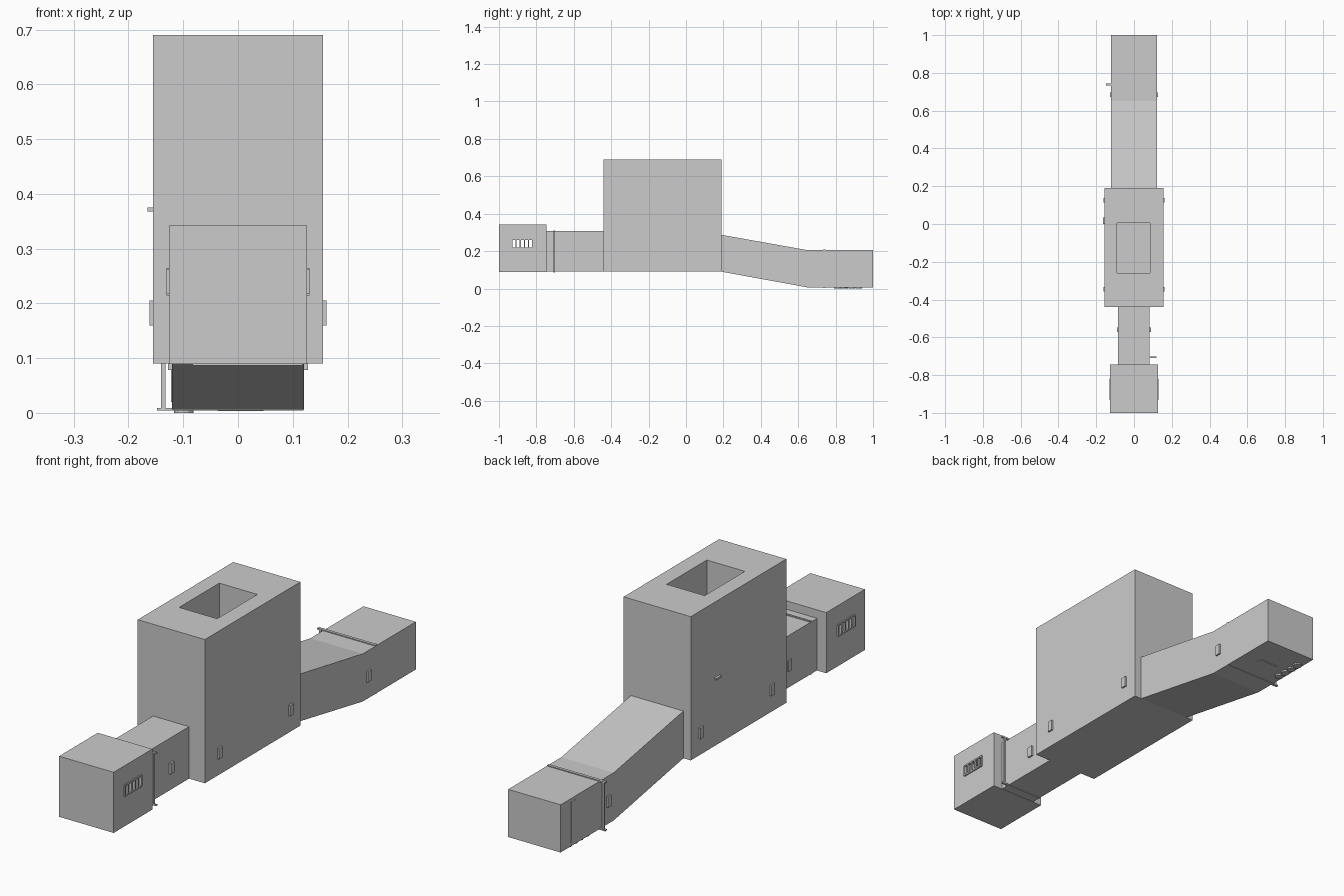
import bpy, bmesh, math

if "Cube" in bpy.data.objects:
    bpy.data.objects.remove(bpy.data.objects["Cube"])


def finish(bm, name):
    bmesh.ops.remove_doubles(bm, verts=bm.verts, dist=1e-5)
    bmesh.ops.recalc_face_normals(bm, faces=bm.faces)
    me = bpy.data.meshes.new(name)
    bm.to_mesh(me)
    bm.free()
    ob = bpy.data.objects.new(name, me)
    bpy.context.collection.objects.link(ob)
    return ob


def panel(bm, axis, pos, u, v, hole=None):
    """Flat wall across one axis, optionally with a rectangular opening."""
    def ring(a, b):
        out = []
        for p in ((a[0], b[0]), (a[1], b[0]), (a[1], b[1]), (a[0], b[1])):
            c = list(p)
            c.insert(axis, pos)
            out.append(bm.verts.new(c))
        return out
    outer = ring(u, v)
    if hole is None:
        bm.faces.new(outer)
        return
    inner = ring(*hole)
    for i in range(4):
        j = (i + 1) % 4
        bm.faces.new((outer[i], outer[j], inner[j], inner[i]))


def shell(name, x, y, z, holes, skip=()):
    """Thin-walled room; holes are keyed by (axis, side)."""
    r = (x, y, z)
    bm = bmesh.new()
    for axis in range(3):
        u, v = [r[i] for i in range(3) if i != axis]
        for side in (0, 1):
            if (axis, side) not in skip:
                panel(bm, axis, r[axis][side], u, v, holes.get((axis, side)))
    return finish(bm, name)


def boxes(name, spans):
    """One object made of several boxes given as x, y and z spans."""
    bm = bmesh.new()
    for s in spans:
        vs = bmesh.ops.create_cube(bm, size=1)['verts']
        for vert in vs:
            for i in range(3):
                vert.co[i] = s[i][0] if vert.co[i] < 0 else s[i][1]
    bmesh.ops.recalc_face_normals(bm, faces=bm.faces)
    me = bpy.data.meshes.new(name)
    bm.to_mesh(me)
    bm.free()
    ob = bpy.data.objects.new(name, me)
    bpy.context.collection.objects.link(ob)


FLOOR, LOW = 0.09, 0.006
CX, CZ = (-0.084, 0.082), (FLOOR, 0.307)       # corridor section
RX = (-0.121, 0.121)                           # ramp section
WY, WZ = (-0.93, -0.82), (0.217, 0.262)        # window opening
HX, HY = (-0.09, 0.086), (-0.26, 0.005)        # roof shaft opening

# Front room with a window on each side and a doorway behind
shell("front_room", (-0.126, 0.126), (-1, -0.745), (FLOOR - 0.001, 0.342),
      {(0, 0): (WY, WZ), (0, 1): (WY, WZ), (1, 1): (CX, CZ)})
# Corridor
shell("corridor", CX, (-0.745, -0.44), CZ, {}, skip=((1, 0), (1, 1)))
# Tall hall with doorways and the roof opening
shell("main_hall", (-0.155, 0.155), (-0.44, 0.19), (FLOOR, 0.69),
      {(1, 0): (CX, CZ), (1, 1): (RX, (FLOOR + 0.001, 0.287)), (2, 1): (HX, HY)})

# Shaft below the roof opening, ending in the hall ceiling
bm = bmesh.new()
for x in HX:
    panel(bm, 0, x, HY, (0.45, 0.69))
for y in HY:
    panel(bm, 1, y, HX, (0.45, 0.69))
panel(bm, 2, 0.45, (-0.154, 0.154), (-0.439, 0.189), (HX, HY))
finish(bm, "roof_shaft")

# Sloping passage and end room
bm = bmesh.new()
prof = [(0.19, FLOOR, 0.287), (0.65, LOW, 0.205), (1.0, LOW, 0.205)]
rings = [[bm.verts.new((x, y, z)) for x, z in
          ((RX[0], a), (RX[1], a), (RX[1], b), (RX[0], b))] for y, a, b in prof]
for p, q in zip(rings, rings[1:]):
    for i in range(4):
        j = (i + 1) % 4
        bm.faces.new((p[i], p[j], q[j], q[i]))
bm.faces.new(rings[-1])
finish(bm, "sloping_passage")

# Barred windows
for side, name in ((-1, "left_window_bars"), (1, "right_window_bars")):
    xs = sorted((side * 0.121, side * 0.131))
    spans = [(xs, (WY[0], WY[1]), (z - 0.003, z + 0.003)) for z in WZ]
    for i in range(6):
        y = WY[0] + i * (WY[1] - WY[0]) / 5
        spans.append((xs, (y - 0.003, y + 0.003), WZ))
    boxes(name, spans)

# Wall lamps in mirrored pairs: distance, position, floor level
for n, (x, y, f) in enumerate(((0.083, -0.56, FLOOR), (0.155, -0.345, FLOOR),
                               (0.155, 0.125, FLOOR), (0.121, 0.685, 0.008))):
    spans = []
    for s in (-1, 1):
        xs = sorted((s * (x - 0.007), s * (x + 0.007)))
        spans.append((xs, (y - 0.012, y + 0.012), (f + 0.07, f + 0.115)))
    boxes("wall_lamps_%d" % n, spans)

# Sliding gate frames: rails above and below, post on the pocket side
boxes("front_gate_frame", [
    ((-0.083, 0.118), (-0.709, -0.701), (0.304, 0.311)),
    ((-0.083, 0.118), (-0.709, -0.701), (0.087, 0.093)),
    ((0.097, 0.107), (-0.709, -0.701), (0.09, 0.308))])
boxes("rear_gate_frame", [
    ((-0.148, 0.120), (0.733, 0.745), (0.203, 0.209)),
    ((-0.148, 0.120), (0.733, 0.745), (0.004, 0.009)),
    ((-0.141, -0.132), (0.735, 0.743), (0.006, 0.206))])

# Small bracket on the hall's left wall
boxes("wall_bracket", [((-0.165, -0.145), (0.0, 0.035), (0.368, 0.375))])

# Thin pipes on the end room's left wall, and a floor plate
boxes("wall_pipes", [((-0.1225, -0.115), (y - 0.004, y + 0.004), (0.02, 0.19))
                     for y in (0.908, 0.927)])
boxes("floor_plate", [((-0.037, 0.047), (0.845, 0.865), (0.003, 0.012))])

# Round stools along the end room's left wall
bm = bmesh.new()
for i in range(4):
    res = bmesh.ops.create_cone(bm, cap_ends=True, segments=12, radius1=0.018,
                                radius2=0.018, depth=0.03)
    bmesh.ops.translate(bm, verts=res['verts'], vec=(-0.099, 0.81 + i * 0.038, 0.015))
finish(bm, "stools")

# Broken slabs on the hall floor beneath the shaft
slabs = [
    [(-0.01, -0.03), (0.072, -0.045), (0.06, -0.15), (0.01, -0.10)],
    [(-0.08, -0.05), (-0.07, -0.05), (-0.035, -0.255), (-0.048, -0.255)],
    [(-0.035, -0.06), (-0.025, -0.06), (-0.03, -0.1)],
    [(-0.02, -0.05), (-0.008, -0.06), (0.025, -0.25), (0.01, -0.25)],
    [(-0.08, -0.19), (-0.07, -0.18), (-0.055, -0.25), (-0.065, -0.25)]]
bm = bmesh.new()
for pts in slabs:
    f = bm.faces.new([bm.verts.new((x, y, FLOOR + 0.001)) for x, y in pts])
    ext = bmesh.ops.extrude_face_region(bm, geom=[f])['geom']
    bmesh.ops.translate(bm, vec=(0, 0, 0.006),
                        verts=[g for g in ext if isinstance(g, bmesh.types.BMVert)])
finish(bm, "floor_slabs")
